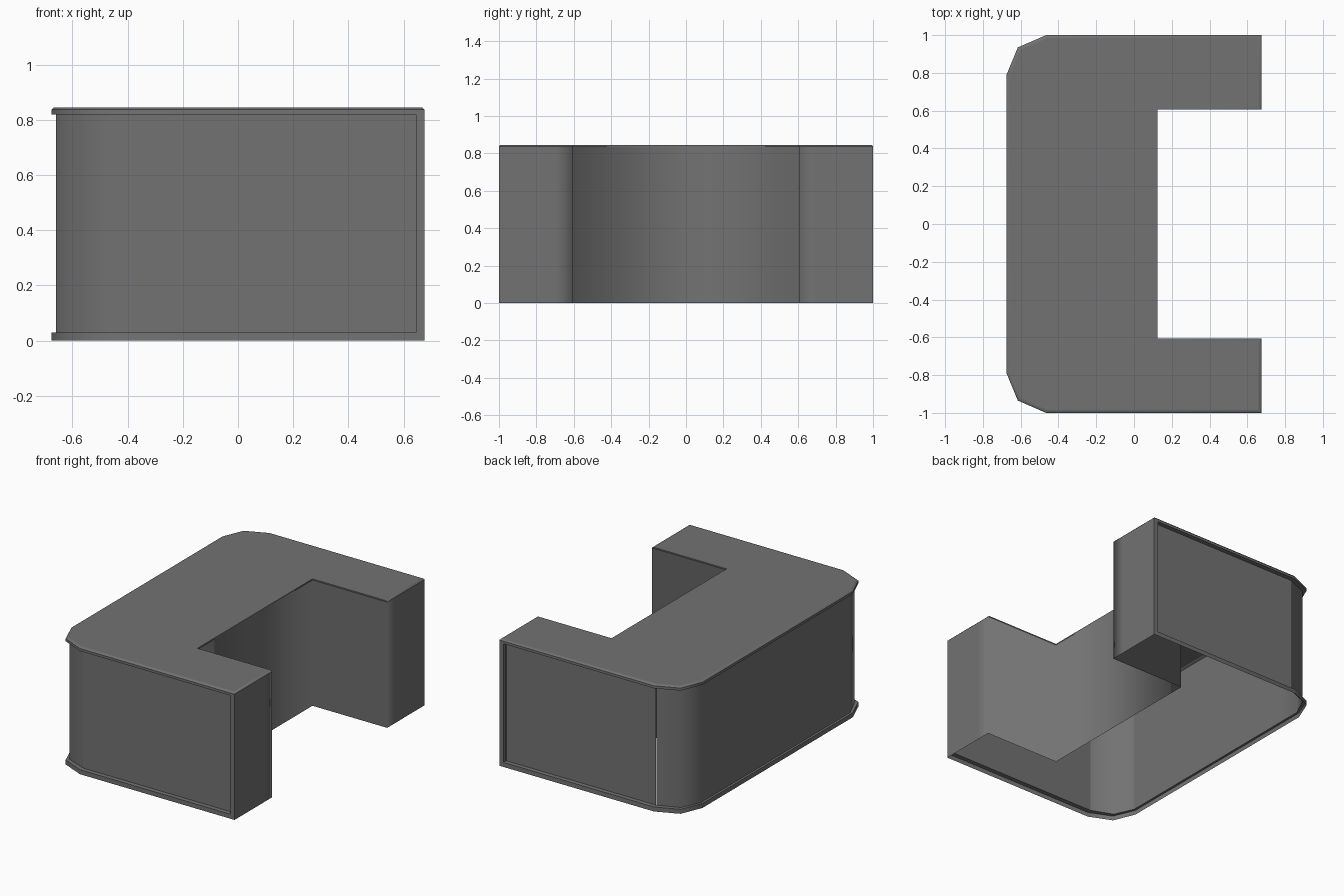
import bpy, math
from mathutils import Vector

if "Cube" in bpy.data.objects:
    bpy.data.objects.remove(bpy.data.objects["Cube"])

H, LIP = 0.845, 0.03               # height, lip height
Z0, Z1 = LIP, 0.82                 # panel bottom and top
B = 0.008                          # eased edge of the counter
YP, XP = 0.97, 0.66                # recessed panel planes

# Dark grey finish shared by all parts
grey = bpy.data.materials.new("dark_grey")
grey.diffuse_color = (0.17, 0.17, 0.17, 1)
grey.use_nodes = True
grey.node_tree.nodes["Principled BSDF"].inputs["Base Color"].default_value = grey.diffuse_color


def loft(name, rings, closed=False, cap=False, smooth=None):
    """Skin between rings, each given as (points, z)."""
    n = len(rings[0][0])
    verts = [(x, y, z) for pts, z in rings for x, y in pts]
    faces = []
    for r in range(len(rings) - 1):
        for i in range(n if closed else n - 1):
            a, b = r * n + i, r * n + (i + 1) % n
            faces.append((a, b, b + n, a + n))
    if cap:
        faces.append(tuple(range((len(rings) - 1) * n, len(rings) * n)))
    me = bpy.data.meshes.new(name)
    me.from_pydata(verts, [], faces)
    me.materials.append(grey)
    ob = bpy.data.objects.new(name, me)
    bpy.context.collection.objects.link(ob)
    if smooth:
        bpy.ops.object.select_all(action='DESELECT')
        bpy.context.view_layer.objects.active = ob
        ob.select_set(True)
        bpy.ops.object.shade_smooth_by_angle(angle=math.radians(smooth))
    return ob


def inset(pts, d):
    """Offset a closed counter-clockwise outline inward."""
    out = []
    for i, p in enumerate(pts):
        p, a, b = Vector(p), Vector(pts[i - 1]), Vector(pts[(i + 1) % len(pts)])
        u, v = (p - a).normalized(), (b - p).normalized()
        n1, n2 = Vector((-u.y, u.x)), Vector((-v.y, v.x))
        out.append(tuple(p + (n1 + n2) * d / (1 + n1.dot(n2))))
    return out


def mirrored(pts):
    """The points followed by their mirror image about y = 0."""
    return pts + [(x, -y) for x, y in reversed(pts)]


# C-shaped plan, counter-clockwise
arm = [(0.675, -1.0), (0.675, -0.605), (0.125, -0.605)]
corner = [(-0.465, -1.0), (-0.615, -0.935), (-0.675, -0.79)]
outer = mirrored([arm[0]] + corner)[::-1]
outline = outer + mirrored(arm)[1:-1]

# Counter top, eased along the outside and arm ends only
eased = inset(outline, B)[:len(outer)] + mirrored([(0.675 - B, -0.605), arm[2]])
loft("counter_top", [(outline, H - B), (eased, H), (inset(outline, 0.02), H)],
     closed=True, cap=True, smooth=50)
loft("counter_lip", [(outer, Z1), (outer, H - B)], smooth=50)

# Recessed line of the outer cladding
rec = mirrored([(0.645, -YP), (-0.46, -YP), (-0.601, -0.914), (-XP, -0.785)])[::-1]
edge = [(0.645, 1.0)] + outer[1:-1] + [(0.645, -1.0)]

# Ledges beside the recess and the base lip
loft("counter_lip_underside", [(rec, Z1), (edge, Z1)])
loft("base_lip", [(outer, 0), (outer, Z0)], smooth=50)
loft("base_lip_ledge", [(edge, Z0), (rec, Z0)])

# Inner walls and arm ends, softly shaded across their corners
inner = mirrored([arm[0], (0.675, -0.7)] + arm[1:])
loft("inner_walls", [(inner, 0), (inner, H - B)], smooth=120)

# Frame strips at the open ends of the side panels
for name, s in (("front", -1), ("back", 1)):
    strip = [(0.645, s * YP), (0.645, s), (0.675, s)][::-s]
    loft(name + "_end_frame", [(strip, Z0), (strip, Z1)])

# Cladding panels with fine joints at the seams
s1, s2 = (-XP, 0.615), (-XP, -0.055)
panels = {
    "back_panel": rec[:2],
    "back_corner_panel": rec[1:4] + [s1],
    "rear_panel_a": [s1, s2],
    "rear_panel_b": [s2, rec[4]],
    "front_corner_panel": rec[4:7],
    "front_panel": rec[6:],
}
for name, pts in panels.items():
    p = [Vector(q) for q in pts]
    p[0] += (p[1] - p[0]).normalized() * 0.0004
    p[-1] += (p[-2] - p[-1]).normalized() * 0.0004
    loft(name, [(p, Z0), (p, Z1)], smooth=50)
